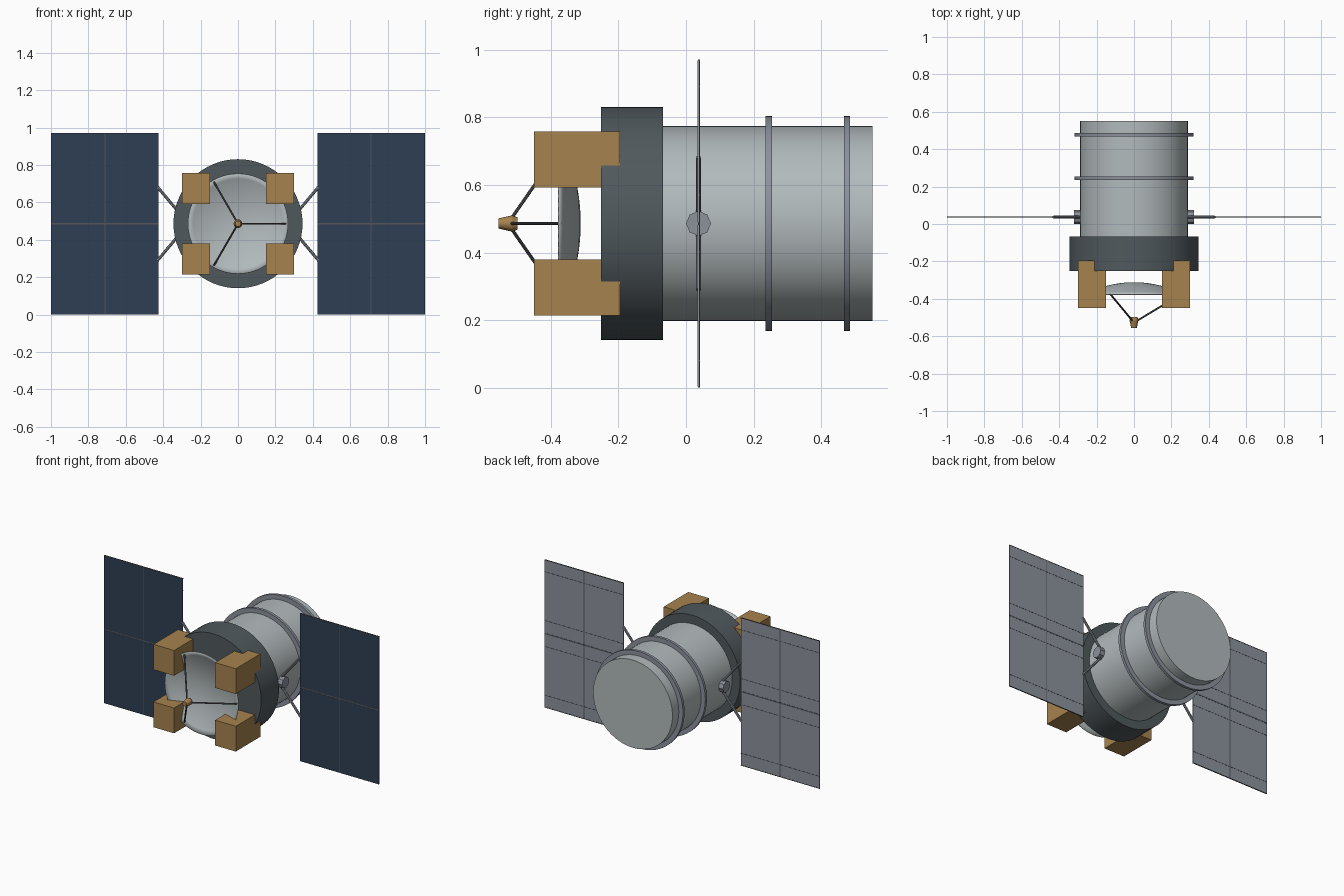
import bpy
import math
from mathutils import Vector

cube = bpy.data.objects.get("Cube")
if cube:
    bpy.data.objects.remove(cube, do_unlink=True)

CZ = 0.486      # height of the body axis
PY = 0.037      # depth of the solar wing plane


def material(name, rgb):
    # Convert display colour to linear
    lin = [((c / 255 + 0.055) / 1.055) ** 2.4 for c in rgb] + [1]
    m = bpy.data.materials.new(name)
    m.use_nodes = True
    m.diffuse_color = lin
    m.node_tree.nodes["Principled BSDF"].inputs["Base Color"].default_value = lin
    return m


SILVER = material("silver", (178, 186, 188))
CHARCOAL = material("charcoal", (80, 89, 93))
GREY = material("blue grey", (140, 146, 156))
GOLD = material("gold foil", (166, 130, 78))
NAVY = material("solar navy", (47, 62, 83))
DARK = material("dark metal", (84, 86, 90))


def finish(obj, name, mat, smooth=False):
    obj.name = name
    obj.data.materials.append(mat)
    if smooth:
        bpy.ops.object.shade_smooth_by_angle(angle=math.radians(35))
    return obj


def box(name, lo, hi, mat):
    lo, hi = Vector(lo), Vector(hi)
    bpy.ops.mesh.primitive_cube_add(size=1, location=(lo + hi) / 2)
    obj = bpy.context.object
    obj.scale = hi - lo
    return finish(obj, name, mat)


def rod(name, a, b, r1, mat, r2=None, sides=8, smooth=True):
    a, b = Vector(a), Vector(b)
    bpy.ops.mesh.primitive_cone_add(vertices=sides, radius1=r1,
                                    radius2=r1 if r2 is None else r2,
                                    depth=(b - a).length, location=(a + b) / 2)
    obj = bpy.context.object
    obj.rotation_euler = (b - a).to_track_quat('Z', 'Y').to_euler()
    return finish(obj, name, mat, smooth)


def drum(name, y0, y1, r, mat):
    return rod(name, (0, y0, CZ), (0, y1, CZ), r, mat, sides=64)


# Body, front collar and hoops
drum("body", -0.1, 0.552, 0.288, SILVER)
drum("front_collar", -0.252, -0.068, 0.345, CHARCOAL)
drum("middle_hoop", 0.236, 0.254, 0.318, GREY)
drum("rear_hoop", 0.468, 0.486, 0.318, GREY)

# Shallow dish: a parabola spun around the body axis
RINGS, SEGS = 10, 64
verts, faces = [(0, -0.313, CZ)], []
for i in range(1, RINGS + 1):
    t = i / RINGS
    for j in range(SEGS):
        a = math.tau * j / SEGS
        verts.append((0.268 * t * math.cos(a), -0.313 - 0.064 * t * t,
                      CZ + 0.268 * t * math.sin(a)))
for j in range(SEGS):
    k = (j + 1) % SEGS
    faces.append((0, 1 + j, 1 + k))
    for i in range(RINGS - 1):
        p = 1 + i * SEGS
        faces.append((p + j, p + SEGS + j, p + SEGS + k, p + k))
mesh = bpy.data.meshes.new("dish")
mesh.from_pydata(verts, [], faces)
dish = bpy.data.objects.new("dish", mesh)
bpy.context.collection.objects.link(dish)
bpy.ops.object.select_all(action='DESELECT')
dish.select_set(True)
bpy.context.view_layer.objects.active = dish
finish(dish, "dish", SILVER, True)
solid = dish.modifiers.new("thickness", 'SOLIDIFY')
solid.thickness = 0.003
solid.offset = 0

# Feed horn with three struts
rod("feed_horn", (0, -0.515, CZ), (0, -0.555, CZ), 0.024, GOLD, 0.015, 12)
rod("feed_horn_base", (0, -0.498, CZ), (0, -0.515, CZ), 0.018, GOLD, 0.024, 12)
for i in range(3):
    a = math.tau * i / 3
    c, s = math.cos(a), math.sin(a)
    rod(f"feed_strut_{i + 1}", (0.012 * c, -0.52, CZ + 0.012 * s),
        (0.258 * c, -0.372, CZ + 0.258 * s), 0.005, DARK)

# Four foil-wrapped equipment boxes
for sx, side in ((1, "left"), (-1, "right")):
    for sz, level in ((1, "upper"), (-1, "lower")):
        x, z = sx * 0.224, CZ + sz * 0.189
        box(f"{level}_{side}_box", (x - 0.075, -0.45, z - 0.083),
            (x + 0.075, -0.195, z + 0.083), GOLD)

# Solar wings
IN, MID, OUT = 0.426, 0.712, 0.999
TOP = 0.971
for sx, side in ((1, "left"), (-1, "right")):
    def span(name, x0, x1, y0, y1, z0, z1, mat):
        xs = sorted((sx * x0, sx * x1))
        return box(f"{side}_{name}", (xs[0], y0, z0), (xs[1], y1, z1), mat)

    # Hinge hub and V brace
    rod(f"{side}_hub", (sx * 0.27, PY, CZ), (sx * 0.32, PY, CZ), 0.037, GREY,
        smooth=False)
    for sz, level in ((1, "upper"), (-1, "lower")):
        rod(f"{side}_{level}_brace", (sx * 0.265, PY, CZ),
            (sx * 0.43, PY, CZ + sz * 0.196), 0.008, GREY)

    # Four panels, blue cells on the front face
    for x0, x1, col in ((IN, MID - 0.003, "inner"), (MID + 0.003, OUT, "outer")):
        for z0, z1, row in ((0.003, CZ - 0.004, "lower"),
                            (CZ + 0.004, TOP - 0.003, "upper")):
            panel = span(f"{row}_{col}_panel", x0, x1, PY - 0.003, PY + 0.003,
                         z0, z1, GREY)
            panel.data.materials.append(NAVY)
            for f in panel.data.polygons:
                if f.normal.y < -0.5:
                    f.material_index = 1

    # Frame rails between and around the panels
    for n, z in enumerate((0.002, CZ, TOP - 0.002)):
        h = 0.004 if n == 1 else 0.002
        span(f"rail_{n + 1}", IN, OUT, PY - 0.002, PY + 0.004, z - h, z + h, DARK)
    span("centre_post", MID - 0.003, MID + 0.003, PY - 0.002, PY + 0.004,
         0, TOP, DARK)
    # Thin stiffeners on the back
    for n, dz in enumerate((-0.405, -0.085, 0.085, 0.405)):
        span(f"stiffener_{n + 1}", IN, OUT, PY + 0.002, PY + 0.004,
             CZ + dz - 0.0015, CZ + dz + 0.0015, DARK)
